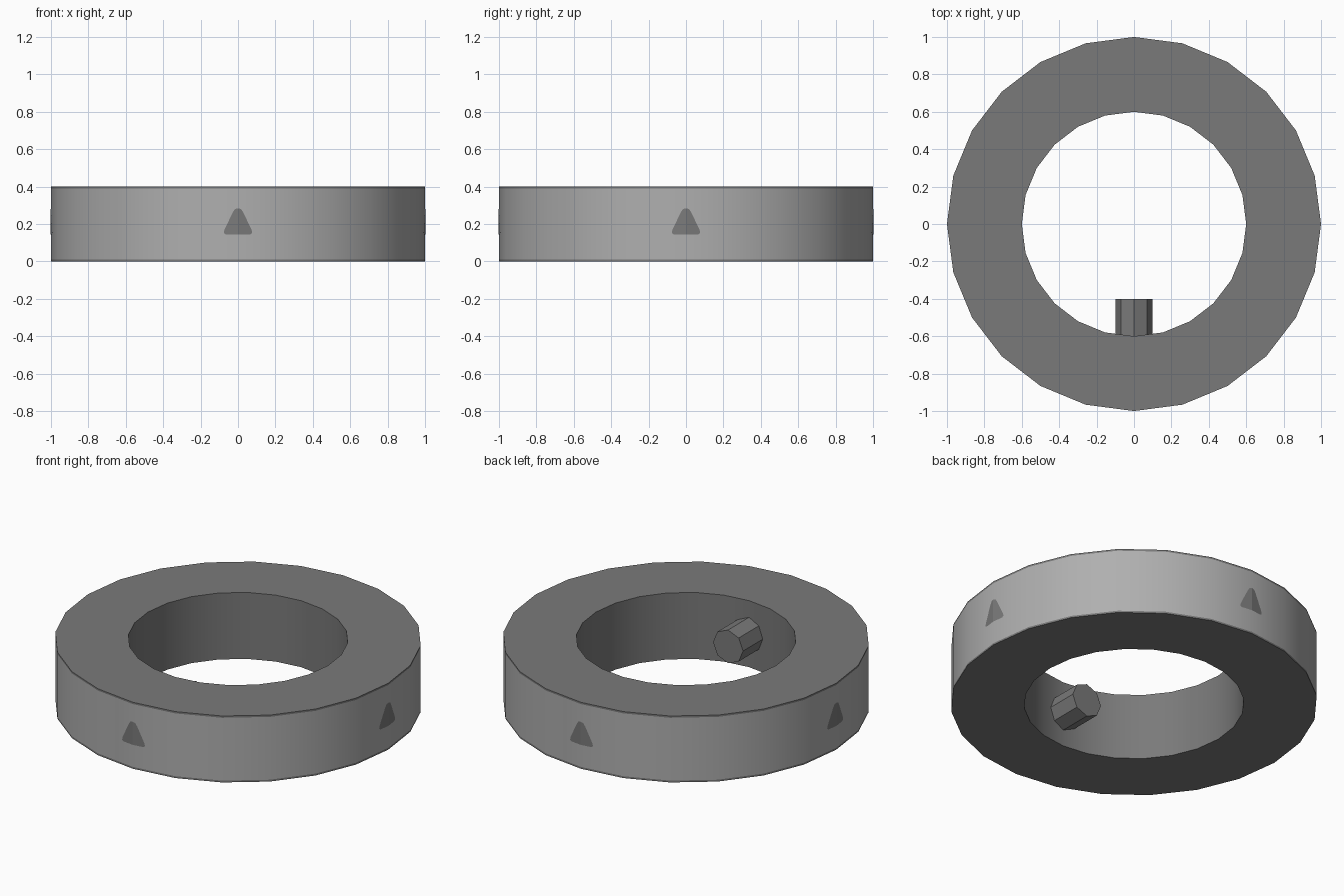
import bpy, bmesh, math

if "Cube" in bpy.data.objects:
    bpy.data.objects.remove(bpy.data.objects["Cube"])

def material(name, v):
    m = bpy.data.materials.new(name)
    m.diffuse_color = (v, v, v, 1)
    m.use_nodes = True
    m.node_tree.nodes["Principled BSDF"].inputs["Base Color"].default_value = m.diffuse_color
    return m

light = material("light grey", 0.43)
dark = material("dark grey", 0.195)

def finish(bm, name, mats, smooth=True):
    me = bpy.data.meshes.new(name)
    bm.to_mesh(me)
    bm.free()
    ob = bpy.data.objects.new(name, me)
    bpy.context.collection.objects.link(ob)
    for m in mats:
        me.materials.append(m)
    if smooth:
        bpy.ops.object.select_all(action='DESELECT')
        ob.select_set(True)
        bpy.context.view_layer.objects.active = ob
        bpy.ops.object.shade_smooth_by_angle(angle=math.radians(30))
    return ob

# Ring: revolved rectangle, light outer band with thin dark rims
N = 24
profile = [(1, 0), (1, 0.011), (1, 0.389), (1, 0.4), (0.6, 0.4), (0.6, 0)]
bm = bmesh.new()
rows = [[bm.verts.new((r * math.cos(2 * math.pi * j / N), r * math.sin(2 * math.pi * j / N), z))
         for j in range(N)] for r, z in profile]
for i in range(len(profile)):
    a, b = rows[i], rows[(i + 1) % len(profile)]
    for j in range(N):
        k = (j + 1) % N
        f = bm.faces.new((a[j], a[k], b[k], b[j]))
        f.material_index = 0 if i == 1 else 1
finish(bm, "ring", [light, dark])

# Peg: eight-sided stub pointing inward from the front wall
bm = bmesh.new()
ends = [[bm.verts.new((0.1 * math.cos(math.pi * j / 4), y, 0.2 + 0.1 * math.sin(math.pi * j / 4)))
         for j in range(8)] for y in (-0.61, -0.4)]
for j in range(8):
    k = (j + 1) % 8
    bm.faces.new((ends[0][j], ends[0][k], ends[1][k], ends[1][j]))
for e in ends:
    bm.faces.new(e)
bmesh.ops.recalc_face_normals(bm, faces=bm.faces)
peg = finish(bm, "peg", [dark])
for p in peg.data.polygons:
    if abs(p.normal.y) < 0.5:
        p.use_smooth = True

# Triangle marks: thin plates folded along the ring's facets, one per side
half = [(0, 0.145), (0.066, 0.145), (0.076, 0.152), (0.073, 0.168),
        (0.028, 0.262), (0.016, 0.28), (0, 0.284)]
slope = math.tan(math.radians(7.5))
for q, side in enumerate(("front", "right", "back", "left")):
    bm = bmesh.new()
    for s in (1, -1):
        vs = [bm.verts.new((s * x, -1.003 + x * slope, z)) for x, z in half]
        bm.faces.new(vs if s == 1 else vs[::-1])
    ob = finish(bm, side + "_triangle_mark", [dark], smooth=False)
    ob.rotation_euler.z = q * math.pi / 2
